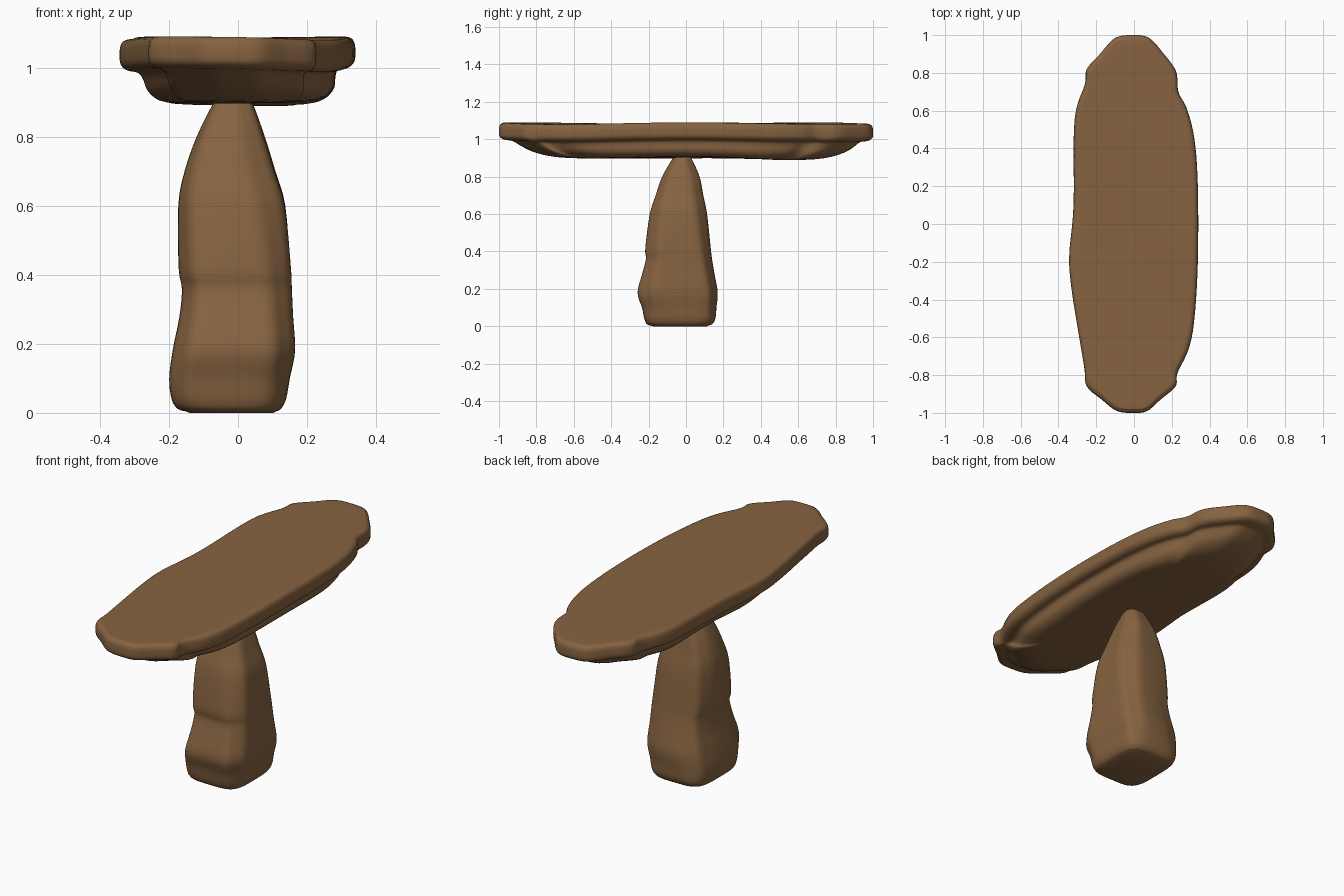
import bpy, bmesh, math

if "Cube" in bpy.data.objects:
    bpy.data.objects.remove(bpy.data.objects["Cube"])

wood = bpy.data.materials.new("brown")
wood.diffuse_color = (0.24, 0.125, 0.052, 1)
wood.use_nodes = True
wood.node_tree.nodes["Principled BSDF"].inputs["Base Color"].default_value = wood.diffuse_color


def spline(pts, steps, closed=False):
    """Catmull-Rom curve through tuples of any size."""
    n, out = len(pts), []
    get = (lambda i: pts[i % n]) if closed else (lambda i: pts[max(0, min(n - 1, i))])
    for i in range(n if closed else n - 1):
        a, b, c, d = (get(i + k) for k in (-1, 0, 1, 2))
        for s in range(steps):
            t = s / steps
            out.append(tuple(0.5 * (2 * q + (r - p) * t + (2 * p - 5 * q + 4 * r - w) * t * t
                                    + (3 * q - p - 3 * r + w) * t ** 3)
                             for p, q, r, w in zip(a, b, c, d)))
    if not closed:
        out.append(pts[-1])
    return out


def loft(name, rings):
    """Skin closed rings and cap both ends with fans."""
    bm = bmesh.new()
    rows = [[bm.verts.new(p) for p in ring] for ring in rings]
    n = len(rows[0])
    for a, b in zip(rows, rows[1:]):
        for i in range(n):
            j = (i + 1) % n
            bm.faces.new((a[i], a[j], b[j], b[i]))
    for row in (rows[0], rows[-1]):
        mid = bm.verts.new([sum(v.co[k] for v in row) / n for k in range(3)])
        for i in range(n):
            bm.faces.new((row[i], row[(i + 1) % n], mid))
    bmesh.ops.recalc_face_normals(bm, faces=bm.faces)
    me = bpy.data.meshes.new(name)
    bm.to_mesh(me)
    bm.free()
    me.materials.append(wood)
    ob = bpy.data.objects.new(name, me)
    bpy.context.collection.objects.link(ob)
    me.shade_smooth()
    return ob


# Slab top: irregular outline swept through a rim, groove and belly profile
outline = spline([
    (0.0, -1.0), (0.07, -0.99), (0.14, -0.93), (0.22, -0.86), (0.23, -0.79), (0.29, -0.66),
    (0.32, -0.5), (0.338, -0.2), (0.338, 0.2), (0.32, 0.45), (0.28, 0.61), (0.235, 0.7),
    (0.222, 0.81), (0.15, 0.91), (0.08, 0.985), (0.0, 1.0), (-0.1, 0.985), (-0.18, 0.9),
    (-0.25, 0.82), (-0.26, 0.74), (-0.315, 0.55), (-0.32, 0.1), (-0.343, -0.17),
    (-0.33, -0.35), (-0.29, -0.6), (-0.262, -0.77), (-0.25, -0.86), (-0.17, -0.93),
    (-0.09, -0.99)], 5, True)
profile = spline([
    (0.4, 0.5, 1.083), (0.85, 0.93, 1.085), (0.95, 0.982, 1.082), (0.99, 0.997, 1.068),
    (1, 1, 1.04), (0.99, 0.997, 1.012), (0.94, 0.975, 0.996), (0.85, 0.93, 0.989),
    (0.815, 0.9, 0.97), (0.79, 0.84, 0.937), (0.7, 0.73, 0.91), (0.5, 0.55, 0.902),
    (0.1, 0.1, 0.902)], 3)


def slab_point(x, y, sx, sy, z):
    belly = max(0, min(1, (1.0 - z) / 0.09))
    px, py = x * sx + 0.018 * belly * sx, y * sy + 0.02 * belly * sy
    sag = 0.016 * math.exp(-((py - 0.55) / 0.3) ** 2) * belly
    wave = 0.005 * math.sin(4 * py + 5 * px) * (abs(py) < 2)
    return px, py, z - sag + wave


loft("slab_top", [[slab_point(x, y, *p) for x, y in outline] for p in profile])

# Pedestal: rounded-square trunk; columns are z, x min, x max, y min, y max
levels = spline([
    (0.004, -0.15, 0.11, -0.19, 0.12), (0.012, -0.175, 0.125, -0.21, 0.14),
    (0.04, -0.193, 0.14, -0.225, 0.157), (0.1, -0.2, 0.152, -0.24, 0.163),
    (0.18, -0.19, 0.168, -0.264, 0.17), (0.28, -0.17, 0.163, -0.238, 0.153),
    (0.36, -0.163, 0.16, -0.217, 0.14), (0.42, -0.172, 0.158, -0.22, 0.133),
    (0.6, -0.173, 0.142, -0.195, 0.115), (0.7, -0.155, 0.112, -0.163, 0.095),
    (0.8, -0.12, 0.08, -0.128, 0.075), (0.9, -0.07, 0.042, -0.07, 0.03),
    (0.93, -0.045, 0.02, -0.045, 0.01)], 4)


def trunk_ring(z, x0, x1, y0, y1, n=64):
    ring = []
    e = 2 / (4.2 - 1.7 * min(1, z / 0.9))
    for i in range(n):
        a = 2 * math.pi * i / n
        c, s = math.cos(a), math.sin(a)
        r = 1 - 0.02 * (1 + math.sin(7 * a + 3 * z)) * min(1, z / 0.15)
        ux = math.copysign(abs(c) ** e, c) * r
        uy = math.copysign(abs(s) ** e, s) * r
        ring.append(((x0 + x1) / 2 + ux * (x1 - x0) / 2,
                     (y0 + y1) / 2 + uy * (y1 - y0) / 2, z))
    return ring


base = [(0.0,) + tuple(v * 0.93 for v in levels[0][1:])]
loft("pedestal", [trunk_ring(*lv) for lv in base + levels])
